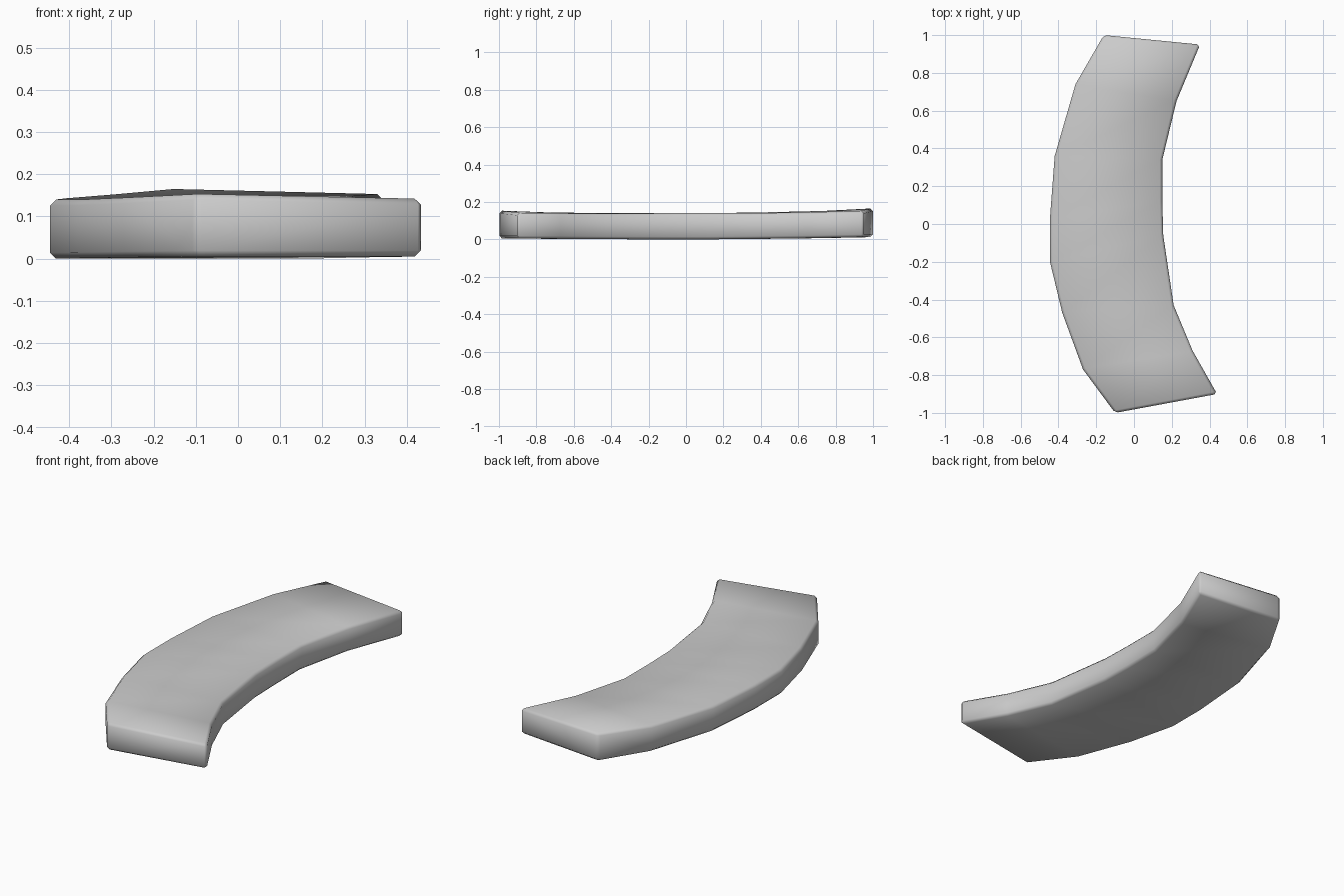
import bpy
import bmesh
import math

if "Cube" in bpy.data.objects:
    bpy.data.objects.remove(bpy.data.objects["Cube"], do_unlink=True)

grey = bpy.data.materials.new("light grey")
grey.use_nodes = True
grey.diffuse_color = (0.6, 0.6, 0.6, 1)
grey.node_tree.nodes["Principled BSDF"].inputs["Base Color"].default_value = grey.diffuse_color

# Outer and inner outline of the curved slab, from back to front
outer = [(-.16, 1), (-.31, .74), (-.42, .36), (-.445, .03),
         (-.445, -.2), (-.38, -.47), (-.27, -.77), (-.1, -1)]
inner = [(.35, .95), (.225, .65), (.15, .34), (.15, .12),
         (.155, -.06), (.21, -.43), (.31, -.67), (.44, -.9)]
# Top heights: the ends lift slightly, more at the back
outer_top = [.166, .152, .143, .14, .14, .14, .145, .154]
inner_top = [.153, .144, .14, .14, .14, .138, .139, .142]
# Underside lifts a little towards the ends
bottom = [.012, .006, .002, 0, 0, .001, .003, .005]

bm = bmesh.new()
sections = []
for o, i, ot, it, b in zip(outer, inner, outer_top, inner_top, bottom):
    sections.append([bm.verts.new((*o, b)), bm.verts.new((*i, b)),
                     bm.verts.new((*i, it)), bm.verts.new((*o, ot))])

# Skin between neighbouring sections, then close the ends
for a, b in zip(sections, sections[1:]):
    for k in range(4):
        n = (k + 1) % 4
        bm.faces.new((a[k], a[n], b[n], b[k]))
bm.faces.new(sections[0])
bm.faces.new(sections[-1])
bmesh.ops.recalc_face_normals(bm, faces=bm.faces[:])

# Narrow bevel around the top and bottom rims and the end corners
rims = [e for e in bm.edges if e.calc_face_angle(0) > math.radians(50)]
bmesh.ops.bevel(bm, geom=rims, offset=.014, segments=1, affect='EDGES', profile=.5)

mesh = bpy.data.meshes.new("curved_slab")
bm.to_mesh(mesh)
bm.free()
mesh.materials.append(grey)
slab = bpy.data.objects.new("curved_slab", mesh)
bpy.context.collection.objects.link(slab)

bpy.context.view_layer.objects.active = slab
slab.select_set(True)
bpy.ops.object.shade_smooth_by_angle(angle=math.radians(60))
